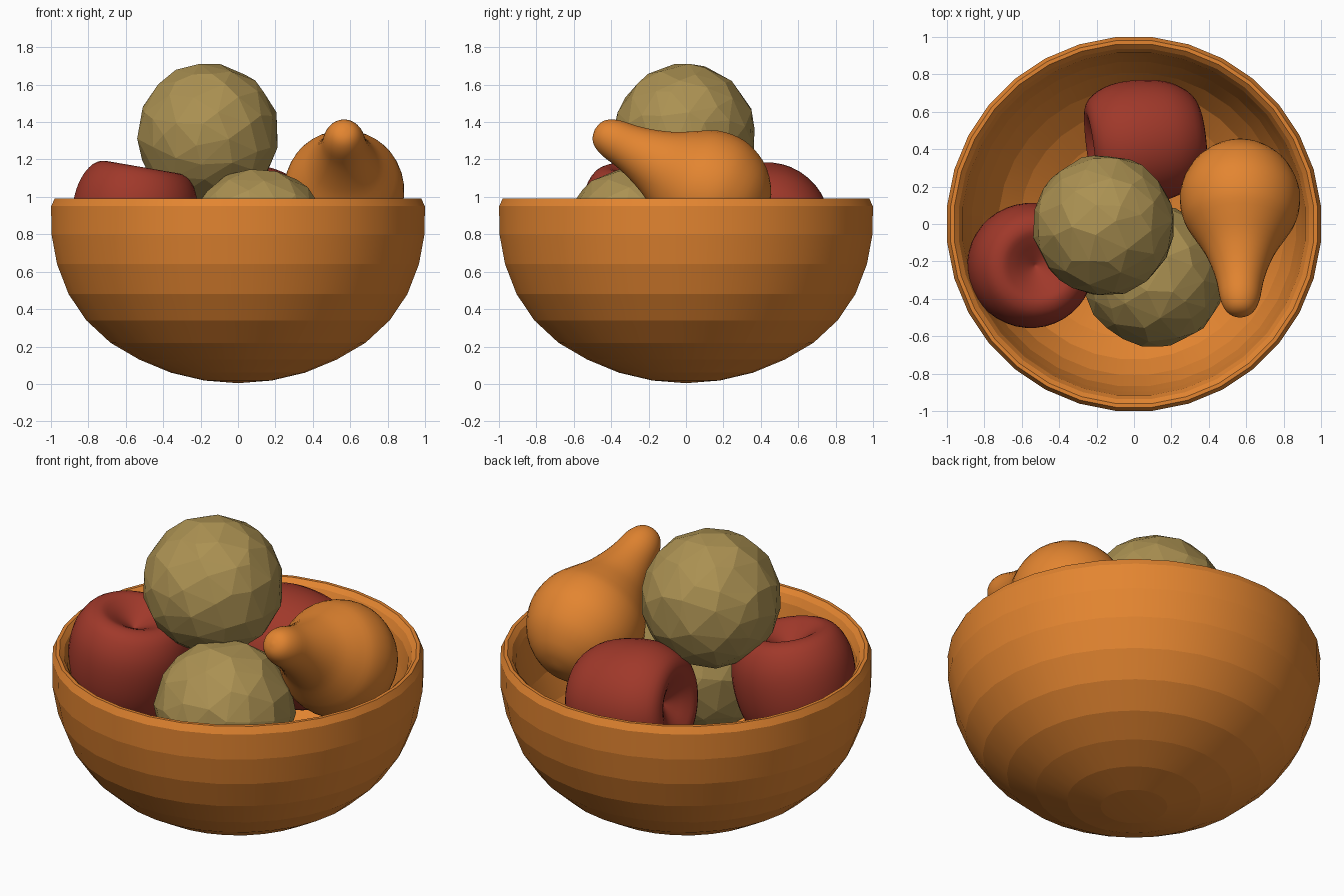
import bpy, bmesh, math, random
from mathutils import Vector, Matrix

if "Cube" in bpy.data.objects:
    bpy.data.objects.remove(bpy.data.objects["Cube"])

random.seed(4)


def material(name, rgb):
    m = bpy.data.materials.new(name)
    m.diffuse_color = (*rgb, 1)
    m.use_nodes = True
    m.node_tree.nodes["Principled BSDF"].inputs["Base Color"].default_value = m.diffuse_color
    return m


ORANGE = material("warm orange", (0.77, 0.235, 0.03))
RED = material("apple red", (0.35, 0.04, 0.023))
OLIVE = material("olive tan", (0.41, 0.285, 0.085))


def finish(bm, name, mat, smooth, matrix=Matrix()):
    bmesh.ops.recalc_face_normals(bm, faces=bm.faces)
    bm.transform(matrix)
    for f in bm.faces:
        f.smooth = smooth
    me = bpy.data.meshes.new(name)
    bm.to_mesh(me)
    bm.free()
    me.materials.append(mat)
    ob = bpy.data.objects.new(name, me)
    bpy.context.collection.objects.link(ob)
    return ob


def lathe(name, profile, sides, mat, banded, centre=(0, 0, 0), axis=(0, 0, 1)):
    """Spin (radius, height) points around an axis; banded keeps the rings sharp."""
    bm = bmesh.new()
    rings = []
    for r, h in profile:
        if r == 0:
            rings.append([bm.verts.new((0, 0, h))] * sides)
        else:
            ring = []
            for i in range(sides):
                a = 2 * math.pi * (i + 0.5) / sides
                ring.append(bm.verts.new((r * math.cos(a), r * math.sin(a), h)))
            rings.append(ring)
    for a, b in zip(rings, rings[1:]):
        for i in range(sides):
            j = (i + 1) % sides
            bm.faces.new(dict.fromkeys((a[i], a[j], b[j], b[i])))
    if banded:
        for e in bm.edges:
            e.smooth = abs(e.verts[0].co.z - e.verts[1].co.z) > 1e-5
    rot = Vector(axis).to_track_quat('Z', 'Y').to_matrix().to_4x4()
    return finish(bm, name, mat, True, Matrix.Translation(centre) @ rot)


def smooth_curve(pts, steps=3):
    """Catmull-Rom refinement of a profile."""
    p = [Vector(q) for q in pts]
    p = [p[0]] + p + [p[-1]]
    out = []
    for i in range(1, len(p) - 2):
        a, b, c, d = p[i - 1:i + 3]
        for k in range(steps):
            t = k / steps
            v = 0.5 * (2 * b + (c - a) * t + (2 * a - 5 * b + 4 * c - d) * t * t
                       + (3 * b - a - 3 * c + d) * t ** 3)
            out.append((max(v.x, 0.002) if out else 0, v.y))
    return out + [tuple(pts[-1])]


# Bowl: faceted outer shell, rounded rim and inner shell
outer = [(0, 0.004), (0.18, 0.018), (0.36, 0.06), (0.53, 0.13), (0.685, 0.22), (0.815, 0.34),
         (0.91, 0.48), (0.972, 0.64), (1.002, 0.80), (1.004, 0.95), (0.985, 0.99)]
inner = [(0.965, 0.99), (0.94, 0.965), (0.92, 0.92), (0.90, 0.80), (0.87, 0.65), (0.81, 0.50),
         (0.725, 0.37), (0.61, 0.27), (0.47, 0.18), (0.32, 0.12), (0.16, 0.085), (0, 0.075)]
lathe("bowl", outer + inner, 32, ORANGE, True)

# Apples: shallow dimpled top, tapered base
apple = smooth_curve([(0, 0.19), (0.035, 0.21), (0.085, 0.24), (0.14, 0.272), (0.20, 0.293),
                      (0.265, 0.265), (0.315, 0.18), (0.334, 0.07), (0.325, -0.07),
                      (0.29, -0.19), (0.215, -0.285), (0.12, -0.32), (0.05, -0.30), (0, -0.28)])
lathe("apple_left", apple, 40, RED, False, (-0.56, -0.222, 0.87), (0.17, 0, 0.985))
lathe("apple_back", apple, 40, RED, False, (0.055, 0.44, 0.845), (-0.985, -0.13, 0.1))

# Pear: round body with a neck rising towards the front
pear = smooth_curve([(0, -0.325), (0.13, -0.298), (0.245, -0.21), (0.305, -0.1), (0.322, 0),
                     (0.303, 0.11), (0.255, 0.2), (0.195, 0.3), (0.153, 0.4), (0.124, 0.5),
                     (0.106, 0.6), (0.08, 0.66), (0.045, 0.69), (0, 0.70)])
lathe("pear", pear, 36, ORANGE, False, (0.567, 0.132, 1.035), (0, -0.886, 0.466))


# Round faceted fruits, irregular low-poly balls
def ball(name, centre, radius):
    bm = bmesh.new()
    bmesh.ops.create_icosphere(bm, subdivisions=3, radius=radius)
    for v in bm.verts:
        v.co *= random.uniform(0.99, 1.005)
    turn = Matrix.Rotation(random.uniform(0, 6), 4, (1, 2, 3))
    ob = finish(bm, name, OLIVE, False, turn)
    ob.location = centre
    mod = ob.modifiers.new("facets", 'DECIMATE')
    mod.ratio = 0.6


ball("round_fruit_top", (-0.16, -0.005, 1.335), 0.38)
ball("round_fruit_front", (0.11, -0.28, 0.775), 0.38)
